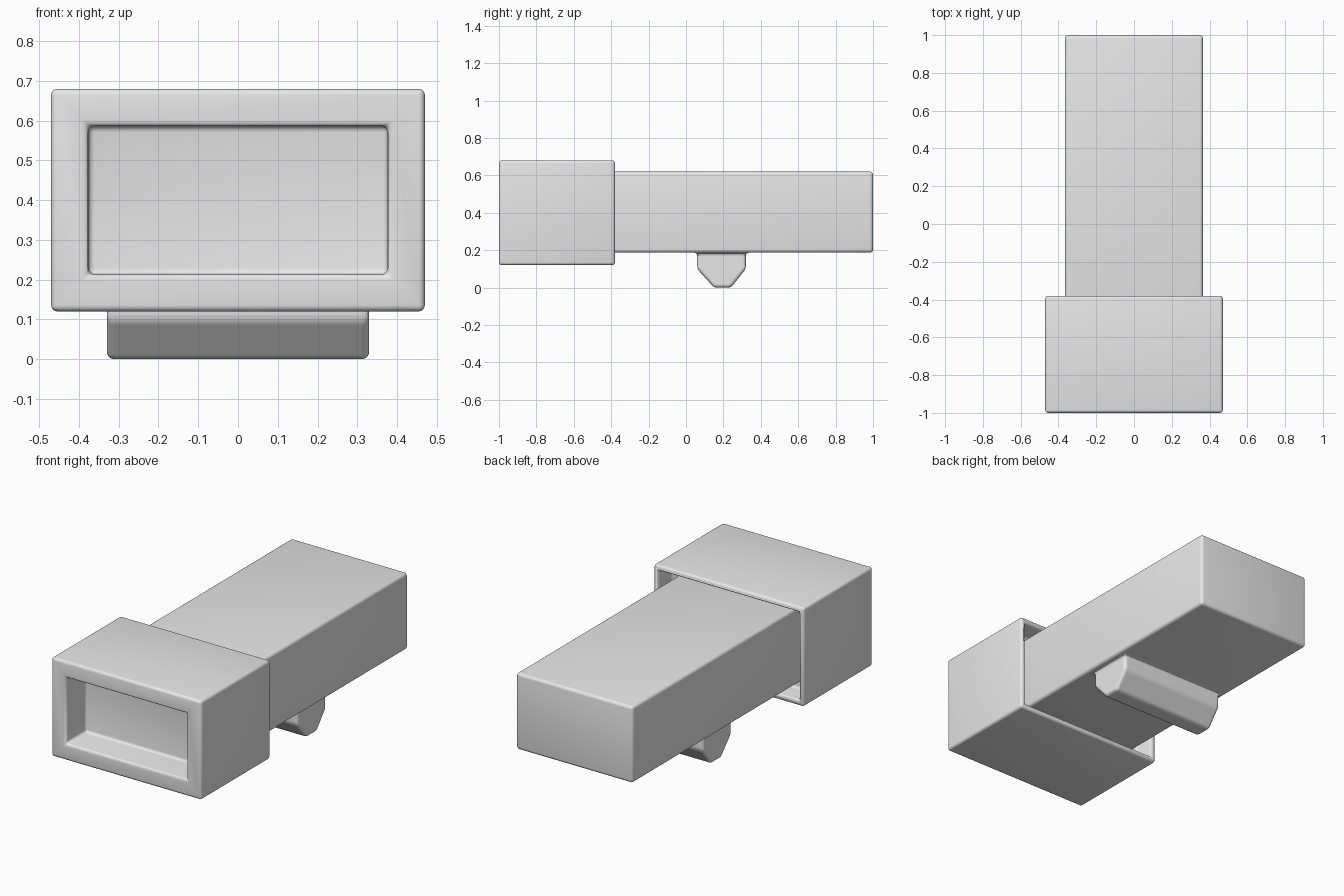
import bpy
import bmesh
from mathutils import Vector

cube = bpy.data.objects.get("Cube")
if cube:
    bpy.data.objects.remove(cube, do_unlink=True)

grey = bpy.data.materials.new("light_grey")
grey.use_nodes = True
grey.diffuse_color = (0.8, 0.8, 0.8, 1)
grey.node_tree.nodes["Principled BSDF"].inputs["Base Color"].default_value = (0.8, 0.8, 0.8, 1)


def new_object(name, bm):
    bmesh.ops.recalc_face_normals(bm, faces=bm.faces)
    mesh = bpy.data.meshes.new(name)
    bm.to_mesh(mesh)
    bm.free()
    mesh.materials.append(grey)
    obj = bpy.data.objects.new(name, mesh)
    bpy.context.collection.objects.link(obj)
    return obj


def box(low, high):
    bm = bmesh.new()
    bmesh.ops.create_cube(bm, size=1)
    low, high = Vector(low), Vector(high)
    for v in bm.verts:
        v.co = (low + high) / 2 + v.co * (high - low)
    return bm


def recess(bm, side, border, depth):
    """Inset the face pointing along y * side and push it inward."""
    face = next(f for f in bm.faces if f.normal.y * side > 0.9)
    bmesh.ops.inset_region(bm, faces=[face], thickness=border)
    floor = bmesh.ops.extrude_face_region(bm, geom=[face])["geom"]
    bmesh.ops.delete(bm, geom=[face], context="FACES")
    verts = [g for g in floor if isinstance(g, bmesh.types.BMVert)]
    bmesh.ops.translate(bm, verts=verts, vec=(0, -side * depth, 0))


def soften(obj, width):
    bevel = obj.modifiers.new("rounded_edges", "BEVEL")
    bevel.width = width
    bevel.segments = 4
    bevel.limit_method = "ANGLE"
    bevel.angle_limit = 0.5
    bpy.ops.object.select_all(action="DESELECT")
    obj.select_set(True)
    bpy.context.view_layer.objects.active = obj
    bpy.ops.object.shade_smooth()


# Head: wide block with a deep front pocket and a hollow rear collar
bm = box((-0.47, -1, 0.12), (0.47, -0.38, 0.68))
bm.normal_update()
recess(bm, -1, 0.132, 0.18)
bm.normal_update()
recess(bm, 1, 0.045, 0.12)
head = new_object("head", bm)
soften(head, 0.022)

# Foot: faceted bar under the body, used as a union helper
profile = [(0.06, 0.3), (0.06, 0.1), (0.15, 0), (0.24, 0), (0.32, 0.1), (0.32, 0.3)]
bm = bmesh.new()
face = bm.faces.new([bm.verts.new((-0.33, y, z)) for y, z in profile])
side = bmesh.ops.extrude_face_region(bm, geom=[face])["geom"]
verts = [g for g in side if isinstance(g, bmesh.types.BMVert)]
bmesh.ops.translate(bm, verts=verts, vec=(0.66, 0, 0))
foot = new_object("foot_helper", bm)
foot.hide_render = True
foot.hide_set(True)

# Body: long bar merged with the foot so the joint is filleted too
body = new_object("body_with_foot", box((-0.365, -0.6, 0.187), (0.365, 1, 0.62)))
union = body.modifiers.new("join_foot", "BOOLEAN")
union.operation = "UNION"
union.solver = "EXACT"
union.object = foot
soften(body, 0.02)
